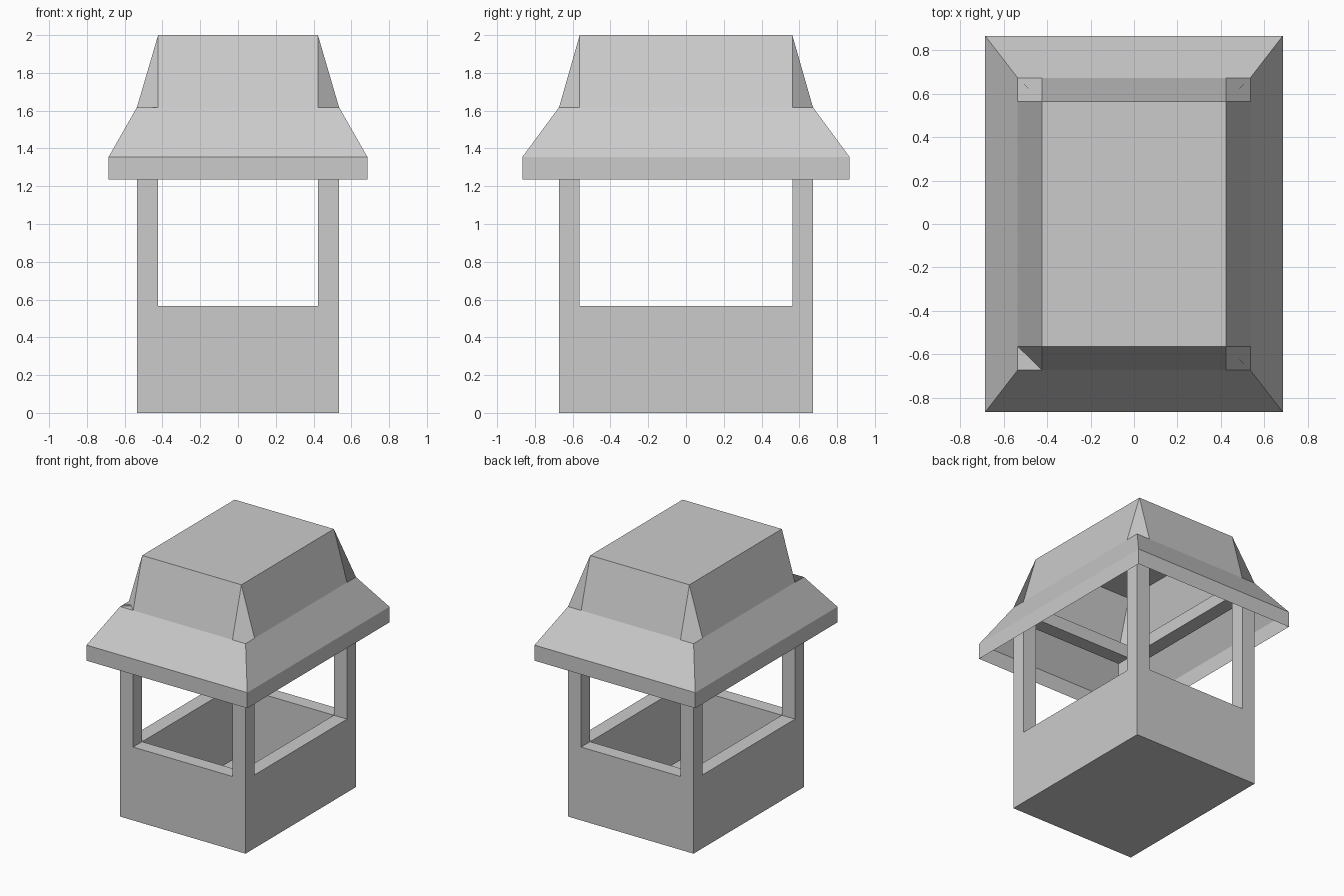
import bpy, bmesh

if "Cube" in bpy.data.objects:
    bpy.data.objects.remove(bpy.data.objects["Cube"])

# Shared plan sizes: outer and inner half widths of the frame, and the eaves
OX, OY = 0.535, 0.672
IX, IY = 0.423, 0.563
EX, EY = 0.685, 0.866
SIGNS = [(-1, -1), (1, -1), (1, 1), (-1, 1)]  # corners, counter-clockwise


def finish(name, bm):
    mesh = bpy.data.meshes.new(name)
    bm.to_mesh(mesh)
    bm.free()
    obj = bpy.data.objects.new(name, mesh)
    bpy.context.collection.objects.link(obj)
    return obj


def corners(bm, x, y, z):
    return [bm.verts.new((sx * x, sy * y, z)) for sx, sy in SIGNS]


def box(name, x0, x1, y0, y1, z0, z1):
    bm = bmesh.new()
    bmesh.ops.create_cube(bm, size=1)
    for v in bm.verts:
        v.co = (x1 if v.co.x > 0 else x0, y1 if v.co.y > 0 else y0, z1 if v.co.z > 0 else z0)
    return finish(name, bm)


def ring(name, z0, z1):
    """Rectangular ring with the frame's wall thickness."""
    bm = bmesh.new()
    ob, ot = corners(bm, OX, OY, z0), corners(bm, OX, OY, z1)
    ib, it = corners(bm, IX, IY, z0), corners(bm, IX, IY, z1)
    for i in range(4):
        j = (i + 1) % 4
        bm.faces.new((ob[i], ob[j], ot[j], ot[i]))
        bm.faces.new((ib[j], ib[i], it[i], it[j]))
        bm.faces.new((ot[i], ot[j], it[j], it[i]))
        bm.faces.new((ob[j], ob[i], ib[i], ib[j]))
    return finish(name, bm)


# Base: low walls around a thin floor
ring("low_walls", 0, 0.565)
box("floor", -IX, IX, -IY, IY, 0, 0.005)

# Four corner posts and the beam ring they carry
for sx, sy in SIGNS:
    xs, ys = sorted((sx * IX, sx * OX)), sorted((sy * IY, sy * OY))
    name = ("front" if sy < 0 else "back") + ("_left" if sx < 0 else "_right") + "_post"
    box(name, *xs, *ys, 0.565, 1.52)
ring("beam_ring", 1.52, 1.618)

# Roof: hollow shell with fascia, flared skirt, sloped panels and chamfered corners
bm = bmesh.new()
low = corners(bm, EX, EY, 1.235)
eave = corners(bm, EX, EY, 1.355)
knee = corners(bm, OX, OY, 1.618)
top = corners(bm, IX, IY, 2.0)
on_x = corners(bm, IX, OY, 1.618)
on_y = corners(bm, OX, IY, 1.618)
# points just before and just after each corner, walking round the roof
before = [on_x[i] if sx * sy < 0 else on_y[i] for i, (sx, sy) in enumerate(SIGNS)]
after = [on_y[i] if sx * sy < 0 else on_x[i] for i, (sx, sy) in enumerate(SIGNS)]
for i in range(4):
    j = (i + 1) % 4
    bm.faces.new((low[i], low[j], eave[j], eave[i]))
    bm.faces.new((eave[i], eave[j], knee[j], before[j], after[i], knee[i]))
    bm.faces.new((after[i], before[j], top[j], top[i]))
    quad = [top[i], before[i], knee[i], after[i]]
    bm.faces.new(quad if i else quad[1:] + quad[:1])
bm.faces.new(top)
finish("roof", bm)
